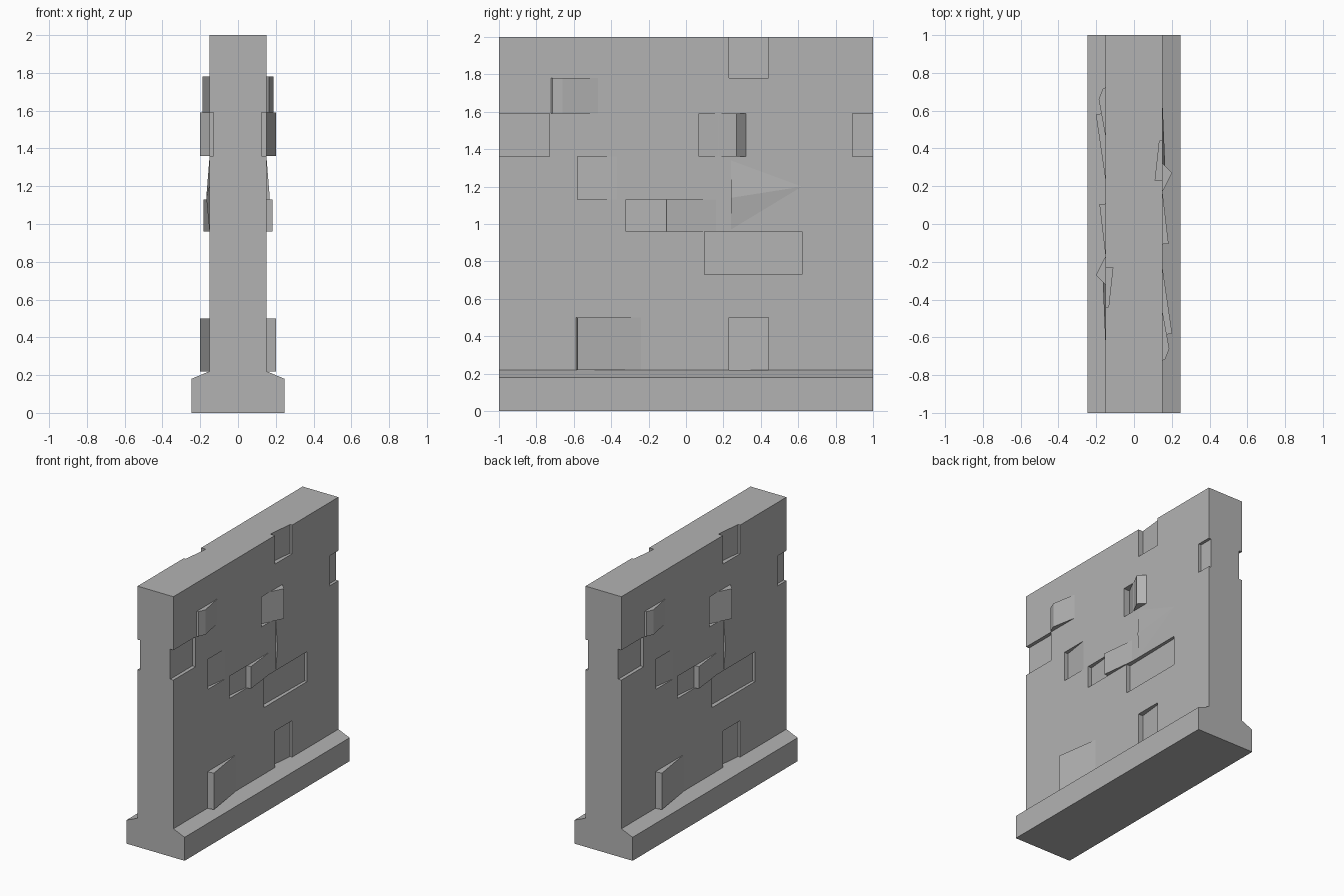
import bpy, bmesh

if "Cube" in bpy.data.objects:
    bpy.data.objects.remove(bpy.data.objects["Cube"], do_unlink=True)

stone = bpy.data.materials.new("stone grey")
stone.use_nodes = True
colour = (0.45, 0.45, 0.45, 1)
stone.diffuse_color = colour
stone.node_tree.nodes["Principled BSDF"].inputs["Base Color"].default_value = colour

FACE = 0.152   # half thickness of the wall
OUT = 0.3      # cutters reach this far outside


def finish(name, bm):
    bmesh.ops.recalc_face_normals(bm, faces=bm.faces)
    mesh = bpy.data.meshes.new(name)
    bm.to_mesh(mesh)
    bm.free()
    mesh.materials.append(stone)
    obj = bpy.data.objects.new(name, mesh)
    bpy.context.collection.objects.link(obj)
    return obj


def extrude(bm, ring, offset):
    face = bm.faces.new([bm.verts.new(p) for p in ring])
    new = bmesh.ops.extrude_face_region(bm, geom=[face])["geom"]
    bmesh.ops.translate(bm, vec=offset,
                        verts=[v for v in new if isinstance(v, bmesh.types.BMVert)])


def both_sides(bm, outline, z0, z1):
    """Vertical prism from (y, x) points, repeated half a turn around."""
    for s in (1, -1):
        extrude(bm, [(s * x, s * y, z0) for y, x in outline], (0, 0, z1 - z0))


# Wall with a chamfered footing
half = [(0.247, 0), (0.247, 0.18), (FACE, 0.22), (FACE, 2)]
profile = half + [(-x, z) for x, z in reversed(half)]
bm = bmesh.new()
extrude(bm, [(x, -1, z) for x, z in profile], (0, 2, 0))
wall = finish("wall", bm)

# Missing stones: y start, y end, floor x at each end, z range
recesses = [
    (-1.1, -0.73, 0.125, 0.125, 1.36, 1.59),
    (0.89, 1.1, 0.13, 0.13, 1.36, 1.59),
    (0.23, 0.44, 0.112, 0.135, 1.78, 2.1),
    (0.23, 0.44, 0.112, 0.135, 0.22, 0.50),
    (-0.58, -0.37, 0.12, FACE, 1.13, 1.36),
    (-0.32, -0.105, 0.12, 0.142, 0.96, 1.13),
    (0.10, 0.62, 0.12, 0.13, 0.73, 0.96),
    (0.07, 0.17, 0.10, FACE, 1.36, 1.59),
]
bm = bmesh.new()
for y0, y1, x0, x1, z0, z1 in recesses:
    both_sides(bm, [(y0, x0), (y1, x1), (y1, OUT), (y0, OUT)], z0, z1)
cutter = finish("recess_cutter", bm)
cutter.hide_render = True
cutter.hide_viewport = True
cut = wall.modifiers.new("recesses", "BOOLEAN")
cut.operation = "DIFFERENCE"
cut.solver = "EXACT"
cut.object = cutter

# Stones pushed out of the wall
stones = {
    "upper_stone": ([(-0.73, 0.14), (-0.715, 0.165), (-0.66, 0.187),
                     (-0.47, FACE), (-0.47, 0.14)], 1.59, 1.78),
    "twisted_stone": ([(0.16, 0.145), (0.27, 0.202), (0.32, FACE),
                       (0.32, 0.14)], 1.36, 1.59),
    "middle_stone": ([(-0.11, 0.115), (-0.105, 0.183), (0.16, FACE),
                      (0.16, 0.14)], 0.96, 1.13),
    "lower_stone": ([(-0.59, 0.14), (-0.58, 0.202), (-0.24, FACE),
                     (-0.24, 0.14)], 0.22, 0.50),
}
for name, (outline, z0, z1) in stones.items():
    bm = bmesh.new()
    both_sides(bm, outline, z0, z1)
    finish(name, bm)

# Thin raised chip in the middle of each side
bm = bmesh.new()
for s in (1, -1):
    corners = [(0.14, 0.24, 1.34), (0.14, 0.24, 0.97), (0.14, 0.62, 1.2),
               (0.168, 0.24, 1.14), (FACE, 0.24, 1.34), (FACE, 0.24, 0.97),
               (FACE, 0.62, 1.2)]
    verts = [bm.verts.new((s * x, s * y, z)) for x, y, z in corners]
    bmesh.ops.convex_hull(bm, input=verts)
finish("raised_chip", bm)
